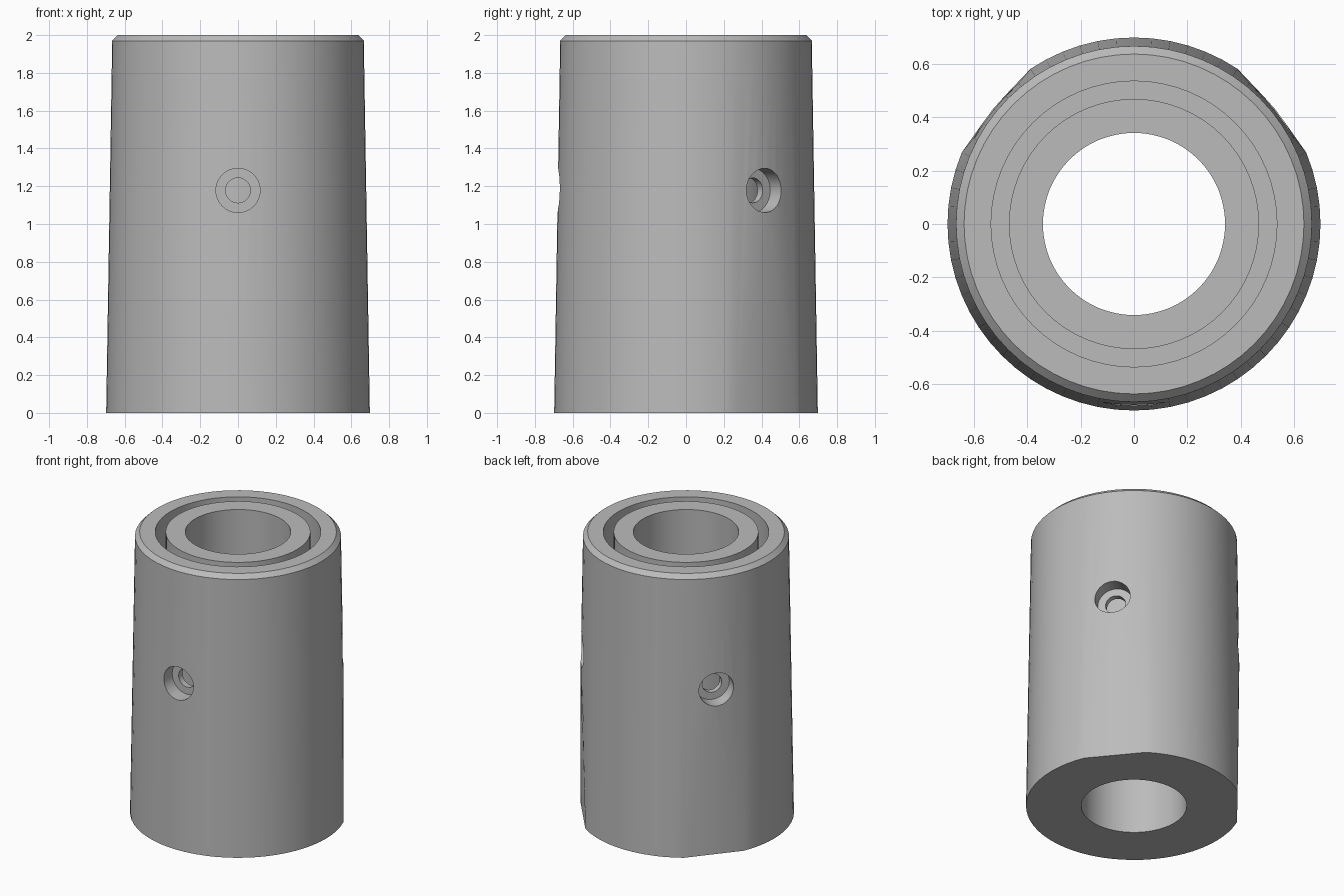
import bpy, bmesh, math
from mathutils import Vector, Matrix

SEGMENTS = 64
HOLE_Z = 1.178
HOLE_ANGLES = (-90, 38, 142)

cube = bpy.data.objects.get("Cube")
if cube:
    bpy.data.objects.remove(cube)

grey = bpy.data.materials.new("plain grey")
grey.use_nodes = True
grey.diffuse_color = (0.5, 0.5, 0.5, 1)
grey.node_tree.nodes["Principled BSDF"].inputs["Base Color"].default_value = (0.5, 0.5, 0.5, 1)


def make_object(name, bm):
    bmesh.ops.recalc_face_normals(bm, faces=bm.faces)
    mesh = bpy.data.meshes.new(name)
    bm.to_mesh(mesh)
    bm.free()
    mesh.materials.append(grey)
    obj = bpy.data.objects.new(name, mesh)
    bpy.context.collection.objects.link(obj)
    return obj


def ring(radius, z, skip=()):
    step = math.tau / SEGMENTS
    return [(radius * math.cos(i * step), radius * math.sin(i * step), z)
            for i in range(SEGMENTS) if i not in skip]


def cylinder(name, radius, start, end, matrix, segments=SEGMENTS):
    bm = bmesh.new()
    move = Matrix.Translation((0, 0, (start + end) / 2))
    bmesh.ops.create_cone(bm, cap_ends=True, segments=segments, radius1=radius,
                          radius2=radius, depth=end - start, matrix=matrix @ move)
    return make_object(name, bm)


def cut(target, cutter):
    cutter.hide_render = True
    mod = target.modifiers.new("cut", "BOOLEAN")
    mod.operation = "DIFFERENCE"
    mod.solver = "EXACT"
    mod.object = cutter
    bpy.context.view_layer.objects.active = target
    bpy.ops.object.modifier_apply(modifier=mod.name)
    bpy.data.objects.remove(cutter)


# Tapered body with a chamfered rim and two flats at the rear of the foot
flats = set(range(5, 10))
flats |= {SEGMENTS // 2 - i for i in flats}
bm = bmesh.new()
for point in (ring(0.698, 0, flats) + ring(0.681, HOLE_Z - 0.117)
              + ring(0.666, 1.97) + ring(0.636, 2)):
    bm.verts.new(point)
bmesh.ops.convex_hull(bm, input=bm.verts)
bmesh.ops.dissolve_limit(bm, angle_limit=math.radians(0.1), verts=bm.verts, edges=bm.edges)
body = make_object("sleeve_body", bm)

# Annular slot open at the top, leaving an inner tube
slot = cylinder("slot_cutter", 0.535, 0.4, 2.2, Matrix())
cut(slot, cylinder("slot_core", 0.468, 0.2, 2.4, Matrix()))
cut(body, slot)

# Central bore
cut(body, cylinder("bore_cutter", 0.341, -0.2, 2.2, Matrix()))

# Counterbored screw holes opening into the slot
for angle in HOLE_ANGLES:
    a = math.radians(angle)
    outward = Vector((math.cos(a), math.sin(a), 0))
    matrix = Matrix.Translation((0, 0, HOLE_Z)) @ outward.to_track_quat("Z", "Y").to_matrix().to_4x4()
    cut(body, cylinder("counterbore_cutter", 0.117, 0.575, 0.9, matrix, 32))
    cut(body, cylinder("pilot_cutter", 0.066, 0.5, 0.7, matrix, 32))

bpy.ops.object.select_all(action="DESELECT")
body.select_set(True)
bpy.context.view_layer.objects.active = body
bpy.ops.object.shade_smooth_by_angle(angle=math.radians(30))
